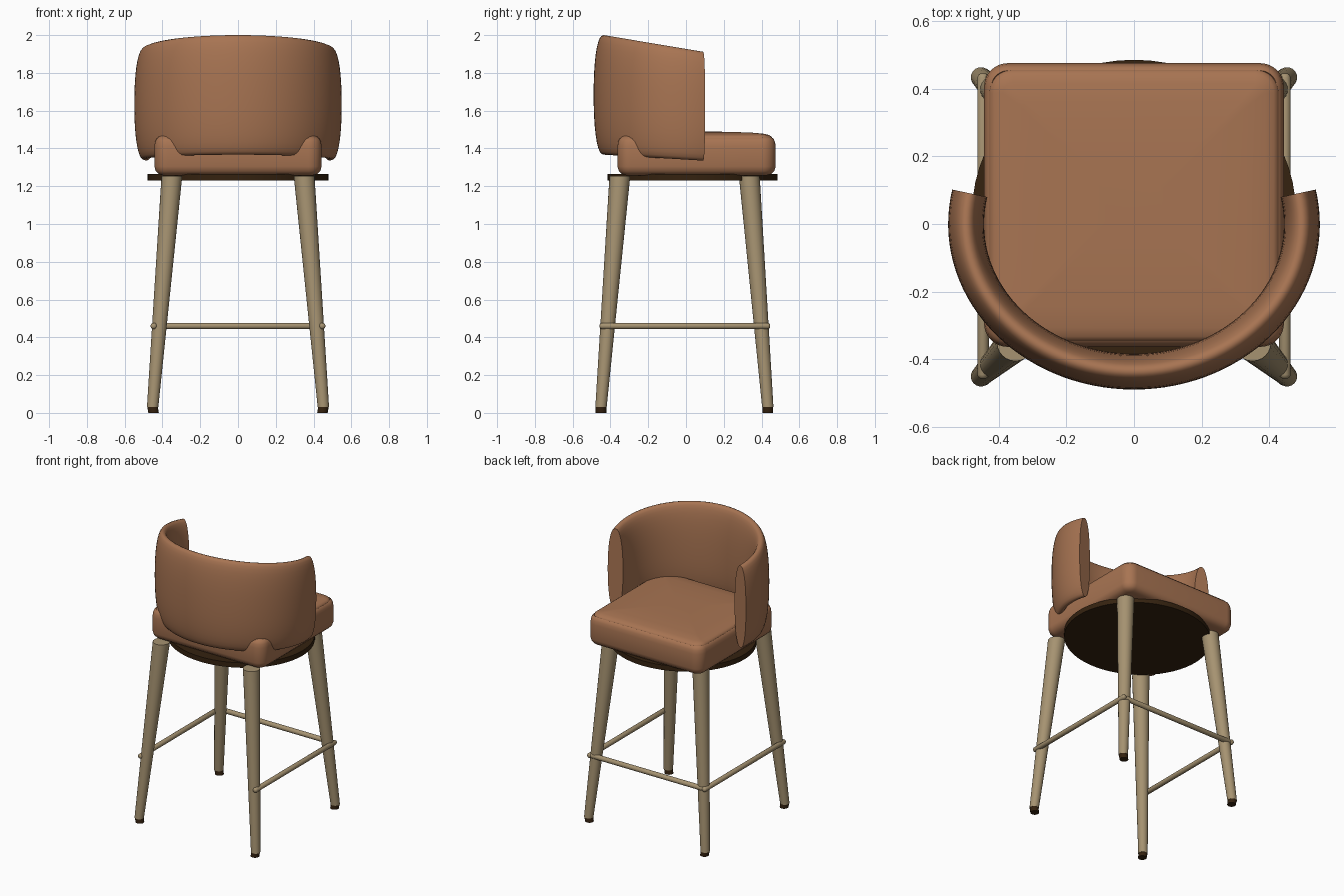
import bpy
import bmesh
from math import cos, sin, pi, radians, copysign
from mathutils import Vector

cube = bpy.data.objects.get("Cube")
if cube:
    bpy.data.objects.remove(cube, do_unlink=True)


def material(name, rgb, roughness):
    mat = bpy.data.materials.new(name)
    mat.use_nodes = True
    mat.diffuse_color = (*rgb, 1)
    shader = mat.node_tree.nodes["Principled BSDF"]
    shader.inputs["Base Color"].default_value = (*rgb, 1)
    shader.inputs["Roughness"].default_value = roughness
    return mat


leather = material("tan leather", (0.39, 0.175, 0.085), 0.6)
wood = material("pale wood", (0.38, 0.29, 0.165), 0.6)
dark = material("dark brown", (0.035, 0.016, 0.005), 0.6)


def loft(name, rings, mat, angle=40):
    """Skin a list of closed rings and cap both ends."""
    bm = bmesh.new()
    loops = [[bm.verts.new(p) for p in ring] for ring in rings]
    n = len(loops[0])
    for a, b in zip(loops, loops[1:]):
        for i in range(n):
            j = (i + 1) % n
            bm.faces.new((a[i], a[j], b[j], b[i]))
    bm.faces.new(loops[0][::-1])
    bm.faces.new(loops[-1])
    bmesh.ops.recalc_face_normals(bm, faces=bm.faces)
    mesh = bpy.data.meshes.new(name)
    bm.to_mesh(mesh)
    bm.free()
    mesh.materials.append(mat)
    obj = bpy.data.objects.new(name, mesh)
    bpy.context.collection.objects.link(obj)
    bpy.ops.object.select_all(action="DESELECT")
    obj.select_set(True)
    bpy.context.view_layer.objects.active = obj
    bpy.ops.object.shade_smooth_by_angle(angle=radians(angle))
    return obj


def ellipse(center, u, v, n=24):
    """Ring around center spanned by the half-axes u and v."""
    c, u, v = Vector(center), Vector(u), Vector(v)
    return [c + u * cos(2 * pi * i / n) + v * sin(2 * pi * i / n) for i in range(n)]


def disc(center, r, n=24):
    return ellipse(center, (r, 0, 0), (0, r, 0), n)


def rounded_rect(hx, hy, cy, r, z, steps=8):
    ring = []
    for k, (sx, sy) in enumerate([(1, 1), (-1, 1), (-1, -1), (1, -1)]):
        for i in range(steps + 1):
            a = pi / 2 * (k + i / steps)
            ring.append(Vector((sx * (hx - r) + r * cos(a),
                                cy + sy * (hy - r) + r * sin(a), z)))
    return ring


def padded_block(name, hx, hy, cy, r, profile):
    """Stack rounded rectangles; profile holds (inset, z) pairs."""
    rings = [rounded_rect(hx - d, hy - d, cy, max(r - d, 0.015), z)
             for d, z in profile]
    return loft(name, rings, leather, 60)


# Seat: upholstered base and a slightly crowned cushion inside its seam
padded_block("seat_base", 0.443, 0.419, 0.056, 0.07,
             [(0.05, 1.257), (0.025, 1.264), (0.008, 1.28), (0, 1.305), (0, 1.41),
              (0.004, 1.435), (0.012, 1.452), (0.022, 1.458), (0.03, 1.445)])
padded_block("seat_cushion", 0.428, 0.402, 0.055, 0.07,
             [(0.006, 1.435), (0, 1.452), (0.004, 1.462), (0.015, 1.47),
              (0.04, 1.477), (0.1, 1.483), (0.22, 1.488), (0.34, 1.489)])

# Round mounting plate under the seat
loft("mounting_plate",
     [ellipse((0, 0.035, z), (0.478, 0, 0), (0, 0.45, 0), 64) for z in (1.23, 1.265)],
     dark)

# Wraparound backrest: lens section swept along an elliptical arc
def back_section(angle, n=36):
    mid_y = 0.435 * sin(angle)
    t = (mid_y + 0.435) / 0.535
    top, bottom = 2.0 - 0.09 * t, 1.367 - 0.032 * t
    ring = []
    for i in range(n):
        a = 2 * pi * i / n
        off = 0.053 * copysign(abs(cos(a)) ** 0.85, cos(a)) - 0.004
        s = copysign(abs(sin(a)) ** 0.9, sin(a))
        z = (top + bottom) / 2 + s * (top - bottom) / 2
        ring.append(Vector(((0.5 + off) * cos(angle), (0.44 + off) * sin(angle), z)))
    return ring


arc_steps = 64
loft("backrest", [back_section(radians(-192 + 204 * i / arc_steps))
                  for i in range(arc_steps + 1)], leather)

# Splayed tapered legs with dark feet
for side, sx in (("left", 1), ("right", -1)):
    for end, top_y, foot_y in (("front", -0.35, -0.45), ("back", 0.335, 0.433)):
        top = Vector((sx * 0.35, top_y, 1.255))
        foot = Vector((sx * 0.452, foot_y, 0.03))
        loft(f"{end}_{side}_leg", [disc(foot, 0.03), disc(top, 0.055)], wood)
        base = Vector((sx * 0.447, foot_y, 0))
        loft(f"{end}_{side}_foot", [disc(base, 0.028), disc(foot, 0.028)], dark)


# Stretcher bars with rounded ends on three sides
def bar(name, p, q, r=0.017):
    p, q = Vector(p), Vector(q)
    d = (q - p).normalized()
    side = d.cross(Vector((0, 0, 1)))
    rings = []
    for inset, scale in ((0, 0.4), (0.004, 0.8), (0.012, 1)):
        rings.append((p + d * inset, scale))
    rings += [(q - (c - p), k) for c, k in reversed(rings)]
    loft(name, [ellipse(c, side * r * k, Vector((0, 0, r * k)), 16)
                for c, k in rings], wood, 60)


for side, sx in (("left", 1), ("right", -1)):
    bar(f"{side}_stretcher", (sx * 0.446, -0.457, 0.46), (sx * 0.446, 0.445, 0.46))
bar("back_stretcher", (-0.46, 0.425, 0.46), (0.46, 0.425, 0.46))
